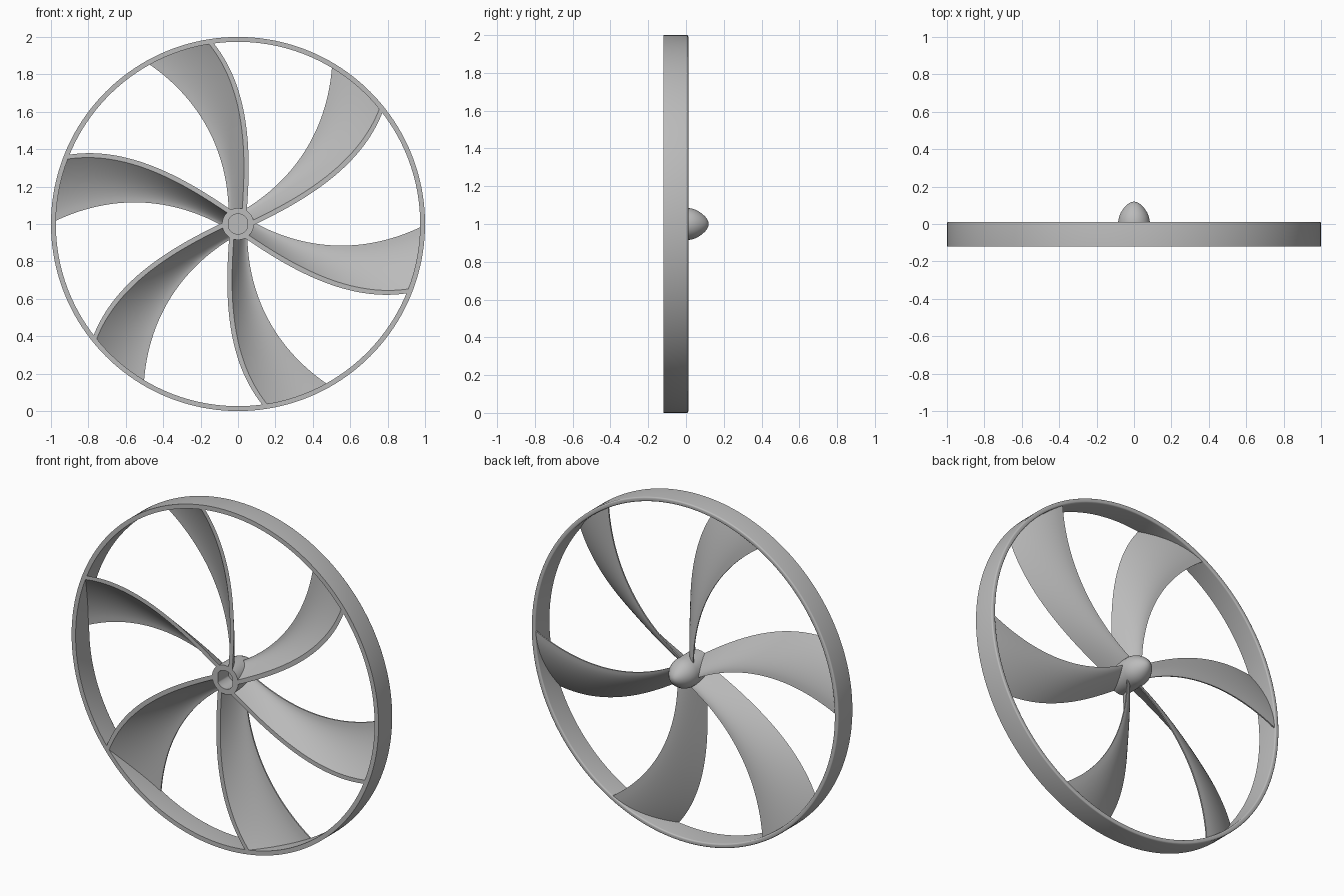
import bpy, bmesh, math
from mathutils import Vector
from mathutils.geometry import interpolate_bezier

if "Cube" in bpy.data.objects:
    bpy.data.objects.remove(bpy.data.objects["Cube"])

grey = bpy.data.materials.new("plain grey")
grey.use_nodes = True
grey.diffuse_color = (0.5, 0.5, 0.5, 1)
grey.node_tree.nodes["Principled BSDF"].inputs["Base Color"].default_value = (0.5, 0.5, 0.5, 1)

CENTRE = 1.0
FRONT, BACK = -0.12, 0.012


def finish(name, bm):
    bmesh.ops.remove_doubles(bm, verts=bm.verts, dist=1e-5)
    bmesh.ops.recalc_face_normals(bm, faces=bm.faces)
    mesh = bpy.data.meshes.new(name)
    bm.to_mesh(mesh)
    bm.free()
    mesh.materials.append(grey)
    obj = bpy.data.objects.new(name, mesh)
    bpy.context.collection.objects.link(obj)
    bpy.ops.object.select_all(action="DESELECT")
    obj.select_set(True)
    bpy.context.view_layer.objects.active = obj
    bpy.ops.object.shade_smooth_by_angle(angle=math.radians(35))
    return obj


def skin(bm, rows, wrap_rows, wrap_cols):
    """Join rows of vertices into quads."""
    n, m = len(rows), len(rows[0])
    for i in range(n if wrap_rows else n - 1):
        for j in range(m if wrap_cols else m - 1):
            a, b = rows[i], rows[(i + 1) % n]
            k = (j + 1) % m
            bm.faces.new((a[j], a[k], b[k], b[j]))


def lathe(name, profile, steps, closed, flat=None):
    """Spin (radius, y) points about the axle; flat clamps x inside the bore."""
    bm = bmesh.new()
    rows = []
    for i in range(steps):
        a = math.tau * i / steps
        row = []
        for r, y in profile:
            x, z = r * math.cos(a), r * math.sin(a)
            if flat and r < 0.06 and y < 0:
                x = max(-flat, min(flat, x))
            row.append(bm.verts.new((x, y, CENTRE + z)))
        rows.append(row)
    skin(bm, rows, True, closed)
    return finish(name, bm)


# Outer rim, rounded on its back edges
c = 0.008
round_outer = [(1 - c + c * math.cos(t), BACK - c + c * math.sin(t))
               for t in (math.pi / 8 * k for k in range(5))]
round_inner = [(0.974 + c - c * math.sin(t), BACK - c + c * math.cos(t))
               for t in (math.pi / 8 * k for k in range(5))]
lathe("rim", [(0.974, FRONT), (1, FRONT)] + round_outer + round_inner, 160, True)

# Hub with a flat-sided shaft bore and a domed nose at the back
nose = [(0.085, BACK), (0.08, 0.038), (0.071, 0.06), (0.057, 0.082),
        (0.04, 0.101), (0.025, 0.112), (0.012, 0.118), (0, 0.12)]
lathe("hub", [(0, -0.02), (0.054, -0.02), (0.054, FRONT), (0.085, FRONT)] + nose,
      64, False, flat=0.047)


# Swept blades: front and back edges are curves, the section is cambered
def edge(points, count):
    return interpolate_bezier(*[Vector((x, z, 0)) for x, z in points], count)


def polar(v):
    return v.length, math.atan2(v.y, v.x)


STEPS, ACROSS = 40, 14
front_edge = edge([(0.045, 0.05), (0.07, 0.35), (0.075, 0.72), (-0.138, 0.976)], STEPS)
back_edge = edge([(-0.05, 0.05), (-0.05, 0.35), (-0.175, 0.65), (-0.479, 0.857)], STEPS)


def section(f, b):
    """Closed loop of points: convex back face out, concave front face home."""
    width = (b - f).length
    (rf, af), (rb, ab) = polar(f), polar(b)
    lip = 0.025 / width
    depth = BACK - 0.006 - FRONT
    loop = []
    for start, lift in ((0, 0), (lip, -0.008)):
        side = []
        for k in range(ACROSS + 1):
            t = (k / ACROSS) ** 1.4
            u = start + (1 - start) * t
            y = FRONT + (depth + lift) * (1 - (1 - t) ** 1.8)
            r, a = rf + (rb - rf) * u, af + (ab - af) * u
            side.append((r * math.cos(a), y, r * math.sin(a)))
        loop += side if start == 0 else side[::-1]
    return loop


def blade(index):
    bm = bmesh.new()
    turn = math.radians(60 * index)
    co, si = math.cos(turn), math.sin(turn)
    rows = []
    for f, b in zip(front_edge, back_edge):
        rows.append([bm.verts.new((x * co - z * si, y, CENTRE + x * si + z * co))
                     for x, y, z in section(f, b)])
    skin(bm, rows, False, True)
    # End caps as strips between the two faces
    for row in (rows[0], rows[-1]):
        for k in range(ACROSS):
            bm.faces.new((row[k], row[k + 1], row[-2 - k], row[-1 - k]))
    finish(f"blade_{index + 1}", bm)


for i in range(6):
    blade(i)
